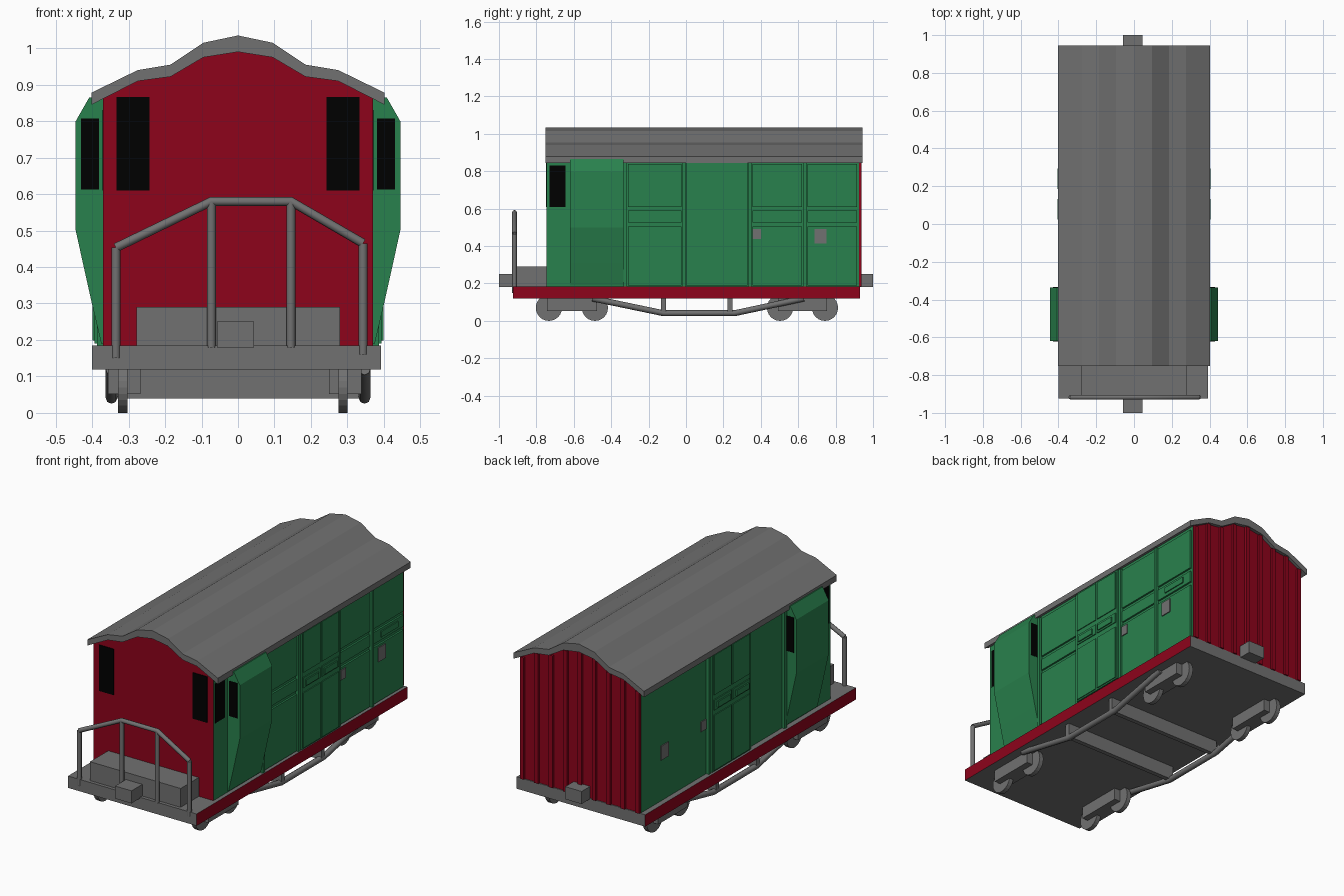
import bpy
import bmesh
from mathutils import Vector

cube = bpy.data.objects.get("Cube")
if cube:
    bpy.data.objects.remove(cube, do_unlink=True)


def material(name, r, g, b):
    m = bpy.data.materials.new(name)
    m.use_nodes = True
    m.diffuse_color = (r, g, b, 1)
    m.node_tree.nodes["Principled BSDF"].inputs["Base Color"].default_value = (r, g, b, 1)
    return m


GREEN = material("side green", 0.022, 0.22, 0.074)
RED = material("end red", 0.268, 0.001, 0.011)
GREY = material("grey", 0.165, 0.165, 0.165)
BLACK = material("window black", 0.0, 0.0, 0.0)


def finish(name, bm, *mats):
    bmesh.ops.recalc_face_normals(bm, faces=bm.faces)
    mesh = bpy.data.meshes.new(name)
    bm.to_mesh(mesh)
    bm.free()
    obj = bpy.data.objects.new(name, mesh)
    bpy.context.collection.objects.link(obj)
    for m in mats:
        mesh.materials.append(m)
    return obj


def box(name, x, y, z, *mats):
    """Box from (min, max) ranges."""
    bm = bmesh.new()
    bmesh.ops.create_cube(bm, size=1)
    for v in bm.verts:
        v.co = Vector([(r[0] + r[1]) / 2 + c * (r[1] - r[0]) for r, c in zip((x, y, z), v.co)])
    return finish(name, bm, *mats)


def side_box(name, s, x, y, z, mat):
    return box(name, sorted((s * x[0], s * x[1])), y, z, mat)


def extrude_y(name, profile, y0, y1, *mats):
    """Extrude an (x, z) outline along y."""
    bm = bmesh.new()
    face = bm.faces.new([bm.verts.new((x, y0, z)) for x, z in profile])
    new = bmesh.ops.extrude_face_region(bm, geom=[face])["geom"]
    moved = [v for v in new if isinstance(v, bmesh.types.BMVert)]
    bmesh.ops.translate(bm, verts=moved, vec=(0, y1 - y0, 0))
    return finish(name, bm, *mats)


def tube(name, points, radius, mat):
    curve = bpy.data.curves.new(name, "CURVE")
    curve.dimensions = "3D"
    curve.bevel_depth = radius
    curve.bevel_resolution = 2
    curve.use_fill_caps = True
    spline = curve.splines.new("POLY")
    spline.points.add(len(points) - 1)
    for p, co in zip(spline.points, points):
        p.co = (*co, 1)
    obj = bpy.data.objects.new(name, curve)
    bpy.context.collection.objects.link(obj)
    curve.materials.append(mat)
    return obj


def wheel(name, x, y):
    bm = bmesh.new()
    bmesh.ops.create_cone(bm, cap_ends=True, segments=24, radius1=0.07, radius2=0.07, depth=0.025)
    for v in bm.verts:
        v.co = Vector((x + v.co.z, y + v.co.x, 0.07 + v.co.y))
    return finish(name, bm, GREY)


# Roof with a stepped double curve
top = [(0, 1.035), (0.095, 1.015), (0.185, 0.955), (0.275, 0.94), (0.402, 0.878)]
under = [(0, 0.99), (0.095, 0.975), (0.185, 0.922), (0.275, 0.91), (0.402, 0.845)]


def mirrored(half):
    return [(-x, z) for x, z in reversed(half[1:])] + half


extrude_y("roof", mirrored(top) + mirrored(under)[::-1], -0.752, 0.944, GREY)


def ceiling(x):
    for (xa, za), (xb, zb) in zip(under, under[1:]):
        if abs(x) <= xb:
            return za + (zb - za) * (abs(x) - xa) / (xb - xa)
    return under[-1][1]


# Body: green sides, red ends
W = 0.37
outline = mirrored(under[:-1] + [(W, ceiling(W))])
body = extrude_y("body", [(-W, 0.18)] + outline + [(W, 0.18)], -0.745, 0.925, GREEN, RED)
for f in body.data.polygons:
    f.material_index = 1 if abs(f.normal.y) > 0.5 else 0

# Rear wall battens
for i in range(9):
    x = -0.355 + i * 0.71 / 8
    box("rear_batten", (x - 0.012, x + 0.012), (0.92, 0.938), (0.185, ceiling(abs(x) + 0.012)), RED)

# Floor frame: grey with red sides
frame = box("floor_frame", (-0.4, 0.392), (-0.924, 0.93), (0.119, 0.185), GREY, RED)
for f in frame.data.polygons:
    f.material_index = 1 if abs(f.normal.x) > 0.5 else 0

bays = [(-0.31, -0.025), (0.355, 0.62), (0.65, 0.915)]
rows = [(0.19, 0.505), (0.525, 0.59), (0.61, 0.84)]

# Framed wall panels and number plate on the left side only
for bay in bays:
    for row in rows:
        side_box("wall_panel", 1, (0.36, 0.38), bay, row, GREEN)
side_box("wall_post_rear", 1, (0.36, 0.387), (0.626, 0.644), (0.185, 0.85), GREEN)
side_box("number_plate", 1, (0.375, 0.386), (0.71, 0.86), (0.543, 0.575), GREEN)

for s, side, face in ((1, "left", 0.38), (-1, "right", W)):
    # End and side windows
    box("front_window_" + side, sorted((s * 0.243, s * 0.333)), (-0.749, -0.74), (0.61, 0.866), BLACK)
    side_box("side_window_" + side, s, (0.366, 0.3715), (-0.73, -0.645), (0.61, 0.83), BLACK)

    # Lookout bulge with windows facing both ways
    bulge = [(0.36, 0.19), (0.375, 0.19), (0.403, 0.31), (0.445, 0.50),
             (0.445, 0.80), (0.408, 0.865), (0.36, 0.865)]
    extrude_y("lookout_" + side, [(s * x, z) for x, z in bulge], -0.62, -0.335, GREEN)
    for y in (-0.62, -0.335):
        side_box("lookout_window_" + side, s, (0.381, 0.43), (y - 0.0015, y + 0.0015), (0.612, 0.808), BLACK)

    # Wall posts
    for y in (-0.325, -0.012, 0.342):
        side_box("wall_post_" + side, s, (0.36, 0.387), (y - 0.009, y + 0.009), (0.185, 0.85), GREEN)

    # Double door with raised panels and handles
    side_box("door_" + side, s, (0.36, 0.394), (0.0, 0.33), (0.19, 0.86), GREEN)
    for y0 in (0.008, 0.17):
        for z0, z1 in rows:
            side_box("door_panel_" + side, s, (0.39, 0.399), (y0, y0 + 0.15), (z0 + 0.008, z1), GREEN)
        side_box("door_handle_" + side, s, (0.39, 0.406), (y0 + 0.015, y0 + 0.125), (0.542, 0.574), GREEN)

    # Notice plates
    side_box("small_plate_" + side, s, (face - 0.003, face + 0.005), (0.355, 0.4), (0.437, 0.492), GREY)
    side_box("large_plate_" + side, s, (face - 0.003, face + 0.005), (0.687, 0.752), (0.413, 0.492), GREY)

    # Wheels and axle boxes
    box_x = sorted((s * 0.258 - 0.009, s * 0.347 - 0.009))
    for ya, yb in ((-0.733, -0.487), (0.503, 0.743)):
        for y in (ya, yb):
            wheel("wheel_" + side, s * 0.302 - 0.014, y)
        box("axle_box_" + side, box_x, (ya - 0.01, yb + 0.01), (0.052, 0.125), GREY)

    # Truss rod with struts
    rod = [(-0.5, 0.12), (-0.12, 0.041), (0.26, 0.041), (0.63, 0.12)]
    tube("truss_rod_" + side, [(s * 0.347, y, z) for y, z in rod], 0.016, GREY)
    for y in (-0.12, 0.235):
        side_box("truss_strut_" + side, s, (0.335, 0.36), (y - 0.013, y + 0.013), (0.04, 0.125), GREY)

# Cross beams underneath
for y in (-0.12, 0.235):
    box("cross_beam", (-0.345, 0.345), (y - 0.013, y + 0.013), (0.04, 0.125), GREY)

# Platform box and couplers
box("platform_box", (-0.278, 0.28), (-0.905, -0.74), (0.18, 0.29), GREY)
box("front_coupler", (-0.057, 0.044), (-1.0, -0.9), (0.18, 0.25), GREY)
box("rear_coupler", (-0.057, 0.044), (0.92, 1.0), (0.18, 0.25), GREY)

# Platform handrail
rail = [(-0.335, 0.453), (-0.073, 0.58), (0.145, 0.58), (0.343, 0.465)]
Y = -0.917
tube("handrail", [(x, Y, z) for x, z in rail], 0.0125, GREY)
for (x, z), foot in zip(rail, (0.15, 0.18, 0.18, 0.16)):
    tube("handrail_post", [(x, Y, foot), (x, Y, z)], 0.0125, GREY)
